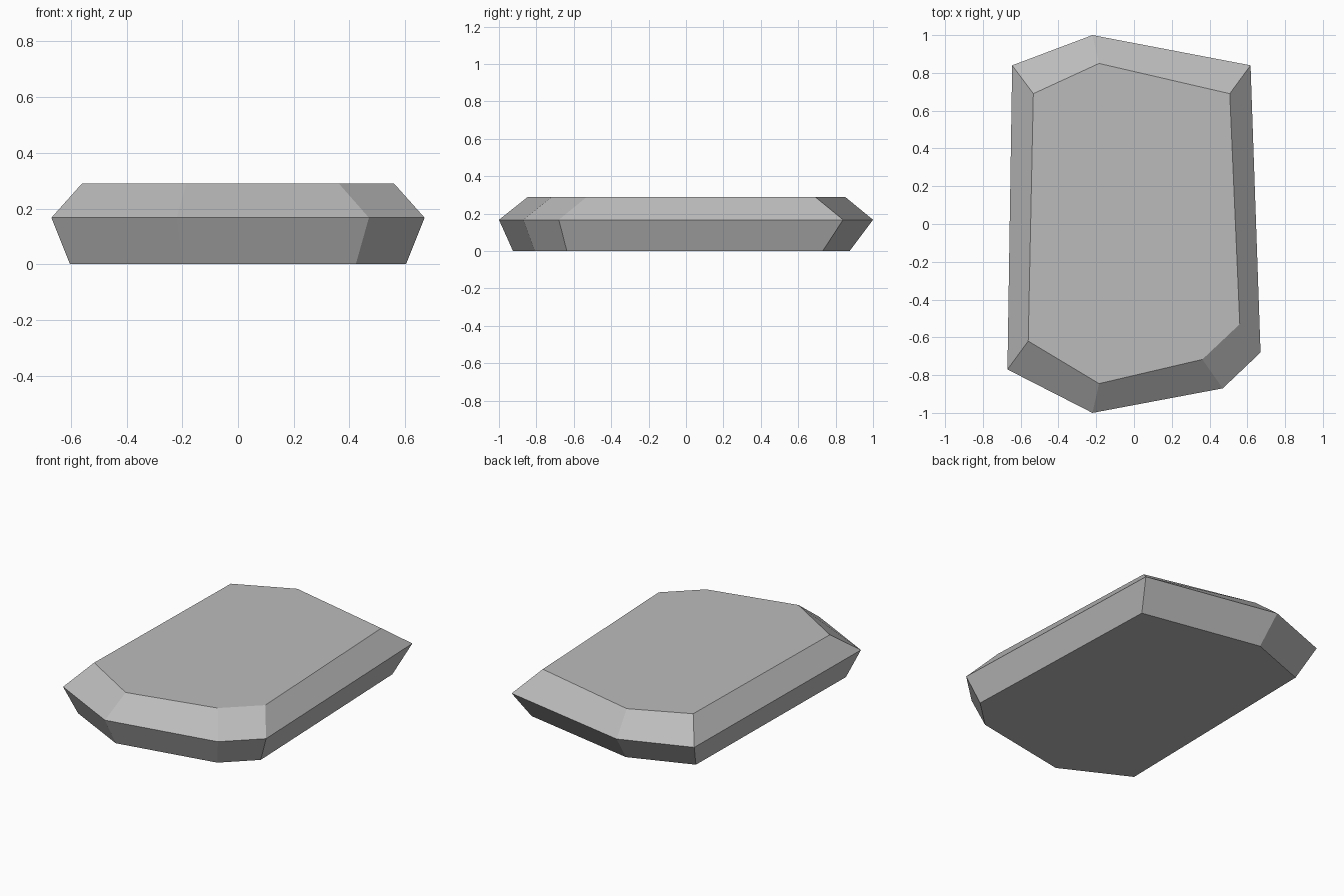
import bpy
import bmesh

if "Cube" in bpy.data.objects:
    bpy.data.objects.remove(bpy.data.objects["Cube"], do_unlink=True)

# Stone colour
stone = bpy.data.materials.new("stone_grey")
stone.use_nodes = True
grey = (0.5, 0.5, 0.5, 1)
stone.diffuse_color = grey
stone.node_tree.nodes["Principled BSDF"].inputs["Base Color"].default_value = grey

# Outlines run anticlockwise from the back point
rim = [(-0.22, 1.0), (-0.645, 0.84), (-0.67, -0.77), (-0.22, -1.0),
       (0.47, -0.87), (0.67, -0.68), (0.617, 0.84)]
top = [(-0.185, 0.85), (-0.533, 0.69), (-0.56, -0.62), (-0.185, -0.845),
       (0.362, -0.717), (0.56, -0.53), (0.507, 0.69)]
base = [(x * 0.9, y * 0.9 - 0.025) for x, y in rim]

# Stack the outlines into one faceted slab
bm = bmesh.new()
rings = [[bm.verts.new((x, y, z)) for x, y in outline]
         for outline, z in ((base, 0), (rim, 0.167), (top, 0.29))]
for lower, upper in zip(rings, rings[1:]):
    for i in range(len(lower)):
        j = (i + 1) % len(lower)
        bm.faces.new((lower[i], lower[j], upper[j], upper[i]))
bm.faces.new(rings[-1])
bm.faces.new(rings[0][::-1])
bmesh.ops.recalc_face_normals(bm, faces=bm.faces)

mesh = bpy.data.meshes.new("stone_slab")
bm.to_mesh(mesh)
bm.free()
mesh.materials.append(stone)
slab = bpy.data.objects.new("stone_slab", mesh)
bpy.context.collection.objects.link(slab)
